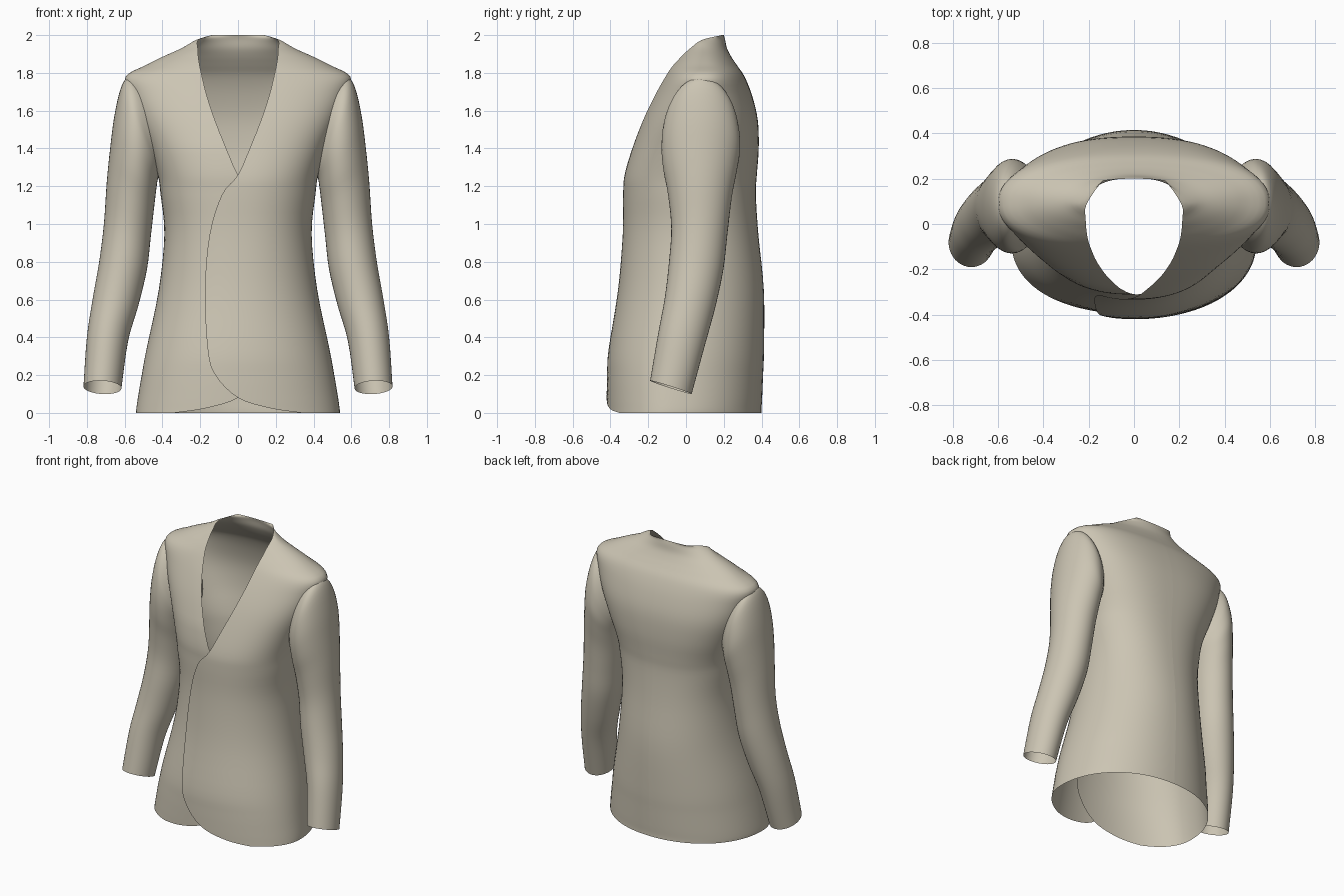
import bpy
import math

cube = bpy.data.objects.get("Cube")
if cube:
    bpy.data.objects.remove(cube, do_unlink=True)

cloth = bpy.data.materials.new("beige_cloth")
cloth.use_nodes = True
COLOUR = (0.60, 0.555, 0.45, 1)
cloth.diffuse_color = COLOUR
bsdf = cloth.node_tree.nodes["Principled BSDF"]
bsdf.inputs["Base Color"].default_value = COLOUR
bsdf.inputs["Roughness"].default_value = 0.8


def smooth_rows(keys, steps):
    """Catmull-Rom rows passing through every key row."""
    rows = []
    for i in range(len(keys) - 1):
        a, b = keys[max(i - 1, 0)], keys[i]
        c, d = keys[i + 1], keys[min(i + 2, len(keys) - 1)]
        for s in range(steps):
            t = s / steps
            rows.append([q + 0.5 * t * (r - p + t * (2 * p - 5 * q + 4 * r - u
                         + t * (3 * (q - r) + u - p)))
                         for p, q, r, u in zip(a, b, c, d)])
    rows.append(list(keys[-1]))
    return rows


def loft(name, rings, closed, flip):
    """Skin a stack of equal-length rings."""
    n = len(rings[0])
    verts = [p for ring in rings for p in ring]
    faces = []
    for r in range(len(rings) - 1):
        for k in range(n if closed else n - 1):
            j = (k + 1) % n
            f = (r * n + k, r * n + n + k, r * n + n + j, r * n + j)
            faces.append(f[::-1] if flip else f)
    mesh = bpy.data.meshes.new(name)
    mesh.from_pydata(verts, [], faces)
    mesh.materials.append(cloth)
    mesh.polygons.foreach_set("use_smooth", [True] * len(faces))
    mesh.update()
    obj = bpy.data.objects.new(name, mesh)
    bpy.context.collection.objects.link(obj)
    return obj


# Body sections: height, half width, front y, widest y, back y, front edge x, squareness
BODY = [
    (2.0, .14, .185, .19, .2, .14, 2),
    (1.975, .22, .05, .1, .207, .21, 2),
    (1.93, .3, -.01, .1, .217, .213, 2),
    (1.885, .4, -.045, .1, .24, .21, 2.1),
    (1.84, .49, -.08, .1, .27, .203, 2.2),
    (1.78, .595, -.115, .09, .31, .19, 2.3),
    (1.68, .575, -.17, .085, .35, .165, 2.4),
    (1.55, .53, -.23, .08, .38, .122, 2.5),
    (1.4, .47, -.285, .07, .385, .062, 2.5),
    (1.26, .425, -.325, .05, .375, 0, 2.4),
    (1.155, .41, -.333, .04, .37, -.085, 2.3),
    (.945, .39, -.335, .03, .383, -.15, 2.2),
    (.65, .42, -.36, 0, .412, -.175, 2.1),
    (.335, .485, -.41, -.04, .413, -.16, 2.1),
    (.2, .51, -.418, -.06, .408, -.12, 2.1),
    (.08, .53, -.42, -.07, .403, 0, 2.1),
    (.025, .538, -.42, -.075, .4, .17, 2.1),
    (0, .54, -.42, -.08, .4, .34, 2.1),
]


def front_panel(name, side, inset):
    """Half of the body, from its front edge round to the centre back."""
    rings = []
    cols = 44
    for z, w, front, mid, back, edge, sq in smooth_rows(BODY, 4):
        p = 2 / sq
        ratio = min(abs(edge) / w, 1)
        start = math.copysign(math.asin(min(ratio ** (1 / p), 1)), edge)
        tuck = inset * min(max((1.4 - z) / 0.2, 0), 1)
        ring = []
        for k in range(cols + 1):
            a = start + (math.pi - start) * k / cols
            s, c = math.sin(a), math.cos(a)
            if k == cols:
                s, c = 0, -1
            x = math.copysign(w * abs(s) ** p, s)
            depth = (mid - front) if c > 0 else (back - mid)
            y = mid - math.copysign(depth * abs(c) ** p, c)
            ring.append((side * x, y + tuck * max(c, 0) ** 2, z))
        rings.append(ring)
    return loft(name, rings, False, side < 0)


front_panel("left_panel", 1, 0)
front_panel("right_panel", -1, 0.022)

# Sleeve sections: outer x, z, inner x, z, front y, back y, tilt
SLEEVE = [
    (.53, 1.765, .385, 1.3, -.07, .23, 0),
    (.585, 1.775, .405, 1.275, -.1, .262, 0),
    (.622, 1.715, .415, 1.26, -.122, .28, 0),
    (.655, 1.57, .425, 1.235, -.13, .287, 0),
    (.677, 1.4, .433, 1.18, -.12, .27, 0),
    (.695, 1.22, .445, 1.08, -.095, .243, .03),
    (.71, 1.0, .462, .93, -.078, .22, .08),
    (.735, .8, .482, .76, -.09, .198, .14),
    (.77, .6, .527, .57, -.112, .155, .2),
    (.8, .4, .582, .38, -.147, .1, .26),
    (.818, .14, .617, .13, -.19, .03, .32),
]


def sleeve(name, side):
    rings = []
    cols = 40
    for ox, oz, ix, iz, front, back, tilt in smooth_rows(SLEEVE, 4):
        ring = []
        for k in range(cols):
            a = 2 * math.pi * k / cols
            c, dy = math.cos(a), math.sin(a) * (back - front) / 2
            ring.append((side * ((ox + ix) / 2 + c * (ox - ix) / 2),
                         (front + back) / 2 + dy,
                         (oz + iz) / 2 + c * (oz - iz) / 2 - tilt * dy))
        rings.append(ring)
    return loft(name, rings, True, side < 0)


sleeve("left_sleeve", 1)
sleeve("right_sleeve", -1)
